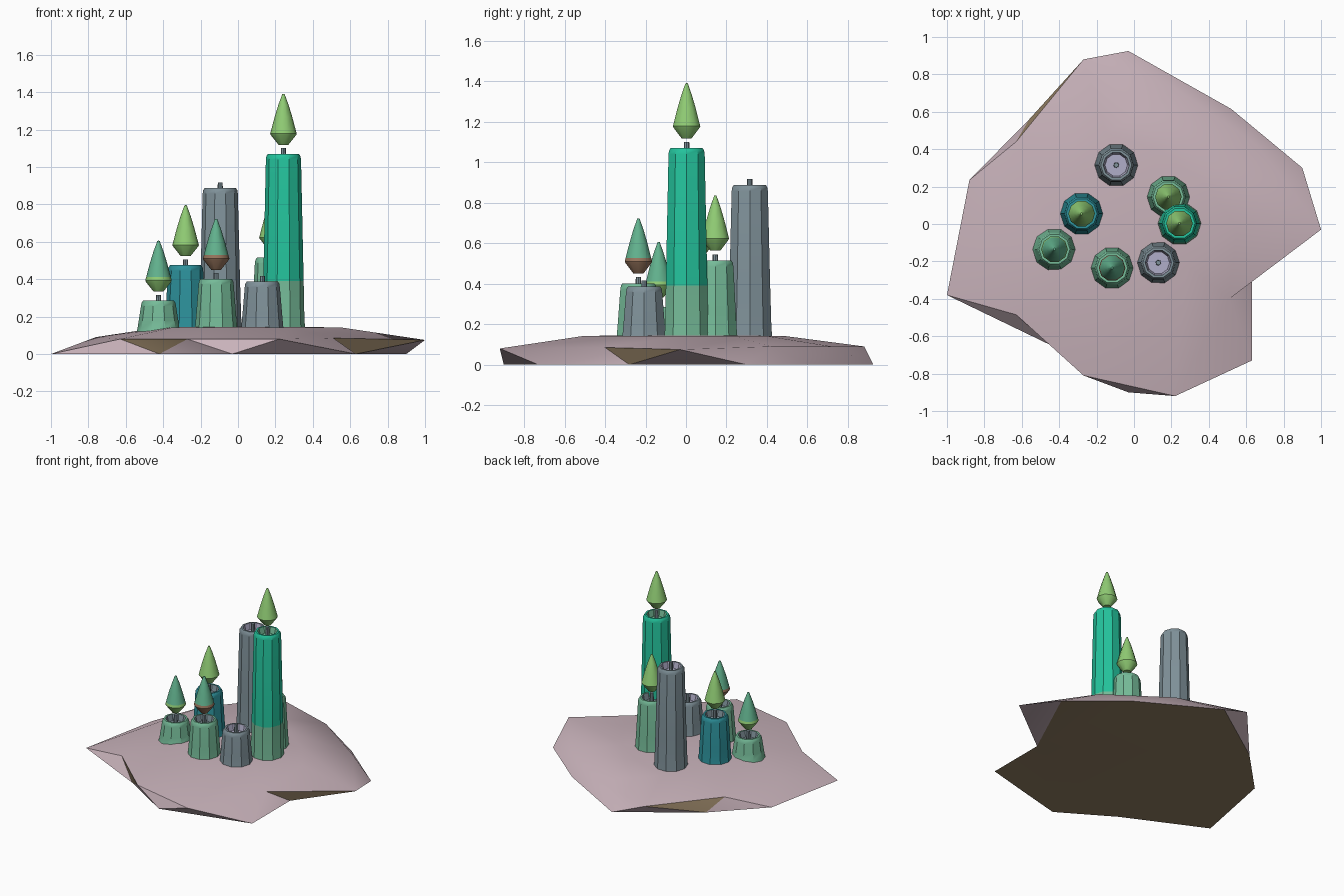
import bpy, bmesh, math

if "Cube" in bpy.data.objects:
    bpy.data.objects.remove(bpy.data.objects["Cube"])

def lin(c):
    c /= 255
    return c / 12.92 if c <= 0.04045 else ((c + 0.055) / 1.055) ** 2.4

def mat(name, *rgb):
    m = bpy.data.materials.new(name)
    m.diffuse_color = (*[lin(c) for c in rgb], 1)
    m.use_nodes = True
    m.node_tree.nodes["Principled BSDF"].inputs["Base Color"].default_value = m.diffuse_color
    return m

PINK = mat("dusty_pink", 200, 178, 186)
BROWN = mat("earth_brown", 148, 128, 100)
EMERALD = mat("emerald", 36, 196, 157)
GREEN = mat("soft_green", 118, 188, 153)
TEAL = mat("teal", 45, 146, 156)
SLATE = mat("slate_grey", 128, 146, 154)
LAVENDER = mat("lavender", 176, 174, 200)
LEAF = mat("leaf_green", 144, 204, 116)
SEA = mat("sea_green", 98, 178, 142)
RUST = mat("rust_brown", 150, 116, 92)

def finish(name, bm, mats, angle=35):
    me = bpy.data.meshes.new(name)
    bm.to_mesh(me)
    bm.free()
    ob = bpy.data.objects.new(name, me)
    bpy.context.collection.objects.link(ob)
    for m in mats:
        me.materials.append(m)
    bpy.ops.object.select_all(action='DESELECT')
    ob.select_set(True)
    bpy.context.view_layer.objects.active = ob
    bpy.ops.object.shade_smooth_by_angle(angle=math.radians(angle))
    return ob

def lathe(name, x, y, profile, mats, rule, sides=10):
    """Revolve (radius, z) points; rule(segment index) gives the material slot."""
    bm = bmesh.new()
    rings = []
    for r, z in profile:
        if r == 0:
            rings.append([bm.verts.new((x, y, z))] * sides)
        else:
            rings.append([bm.verts.new((x + r * math.cos(2 * math.pi * i / sides),
                                        y + r * math.sin(2 * math.pi * i / sides), z))
                          for i in range(sides)])
    for k, (a, b) in enumerate(zip(rings, rings[1:])):
        for i in range(sides):
            j = (i + 1) % sides
            vs = list(dict.fromkeys([a[i], a[j], b[j], b[i]]))
            bm.faces.new(vs).material_index = rule(k)
    bmesh.ops.recalc_face_normals(bm, faces=bm.faces)
    return finish(name, bm, mats)

# Rocky ground: foot ring on z = 0 zigzags with a raised rim ring
foot = [(-1, -.38), (-.42, -.66), (-.03, -.90), (.63, -.73), (.63, -.28),
        (.90, .30), (.52, .615), (-.03, .925), (-.56, .56), (-.88, .235)]
rim = [(-.63, -.485, .08), (-.27, -.81, .08), (.22, -.92, .08), (.51, -.40, .085),
       (1, -.03, .075), (.66, .42, .09), (.23, .72, .09), (-.27, .88, .09),
       (-.63, .44, .09), (-.76, -.05, .09)]
bm = bmesh.new()
B = [bm.verts.new((x, y, 0)) for x, y in foot]
T = [bm.verts.new(p) for p in rim]
I = [bm.verts.new((x * .55, y * .55, .142)) for x, y, z in rim]
top = bm.verts.new((0, 0, .148))
n = len(B)
for i in range(n):
    j = (i + 1) % n
    bm.faces.new((B[i], B[j], T[i]))                       # slopes
    f = bm.faces.new((T[i], B[j], T[j]))                   # undercut notches
    f.normal_update()
    f.material_index = 1 if f.normal.z < .4 else 0
    bm.faces.new((T[i], T[j], I[j], I[i]))                 # upper slope
    bm.faces.new((I[i], I[j], top))                        # plateau
bm.faces.new(B[::-1]).material_index = 1                   # underside
finish("rocky_ground", bm, [PINK, BROWN], 30)

def trunk(name, x, y, h, body, inside, lower=None):
    """Tapered hollow column with a recessed top and a short wick."""
    z0 = .12
    split = .39 if lower else z0 + .35 * (h - z0)
    prof = [(0, z0), (.117, z0), (.112, z0 + .25 * (split - z0) if lower else z0 + .1 * (h - z0)),
            (.108 if lower else .106, split), (.094, h - .03), (.091, h - .012),
            (.083, h), (.070, h), (.060, h - .045), (0, h - .045)]
    def rule(k):
        return 2 if k >= 7 else (1 if lower and k < 3 else 0)
    lathe(name + "_column", x, y, prof, [body, lower or body, inside], rule)
    lathe(name + "_wick", x, y, [(0, h - .05), (.015, h - .05), (.013, h + .03), (0, h + .03)],
          [SLATE], lambda k: 0, 8)

def bud(name, x, y, z, upper, under):
    """Floating pointed bud, widest near its base."""
    prof = [(0, 0), (.026, 0), (.068, .053), (.071, .060), (.066, .078),
            (.047, .15), (.027, .215), (.006, .272), (0, .273)]
    lathe(name + "_bud", x, y, [(r, z + d) for r, d in prof], [upper, under],
          lambda k: 1 if k < 4 else 0)

# name, x, y, height, column colours, bud colours
plants = [
    ("tall", .243, .003, 1.07, (EMERALD, GREEN, GREEN), (LEAF, LEAF)),
    ("grey_back", -.095, .315, .888, (SLATE, LAVENDER), None),
    ("teal", -.28, .055, .475, (TEAL, SLATE), (LEAF, LEAF)),
    ("short_left", -.425, -.135, .285, (GREEN, SLATE), (SEA, LEAF)),
    ("front", -.117, -.235, .402, (GREEN, SLATE), (SEA, RUST)),
    ("grey_front", .13, -.207, .387, (SLATE, LAVENDER), None),
    ("right", .184, .145, .515, (GREEN, SLATE), (LEAF, LEAF)),
]
for name, x, y, h, cols, tip in plants:
    trunk(name, x, y, h, *cols)
    if tip:
        bud(name, x, y, h + .048, *tip)
